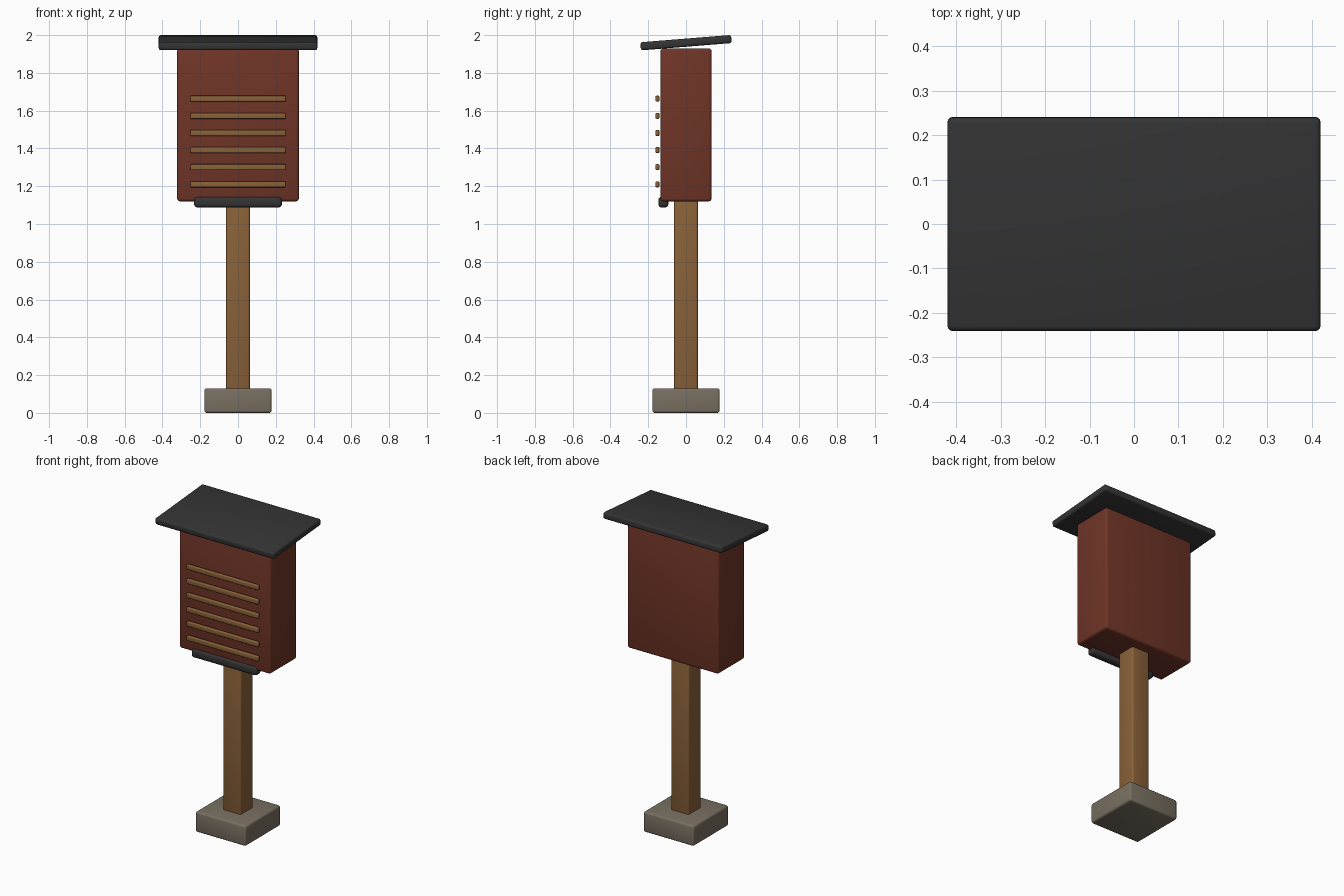
import bpy, math

if "Cube" in bpy.data.objects:
    bpy.data.objects.remove(bpy.data.objects["Cube"])


def material(name, rgb):
    m = bpy.data.materials.new(name)
    m.diffuse_color = (*rgb, 1)
    m.use_nodes = True
    m.node_tree.nodes["Principled BSDF"].inputs["Base Color"].default_value = m.diffuse_color
    return m


RED = material("red_paint", (0.16, 0.035, 0.02))
WOOD = material("wood", (0.25, 0.12, 0.04))
DARK = material("dark_felt", (0.035, 0.035, 0.035))
STONE = material("concrete", (0.19, 0.16, 0.12))


def box(name, size, centre, mat, bevel, tilt=0):
    """Rounded box with smooth bevelled edges."""
    bpy.ops.mesh.primitive_cube_add(size=1, location=centre)
    ob = bpy.context.object
    ob.name = name
    ob.scale = size
    bpy.ops.object.transform_apply(location=False, rotation=False, scale=True)
    ob.rotation_euler.x = tilt
    mod = ob.modifiers.new("Bevel", 'BEVEL')
    mod.width = bevel
    mod.segments = 3
    ob.data.materials.append(mat)
    bpy.ops.object.modifier_apply(modifier="Bevel")
    bpy.ops.object.shade_smooth_by_angle(angle=math.radians(40))
    return ob


# Footing and post
box("footing", (0.355, 0.355, 0.13), (0, 0, 0.065), STONE, 0.012)
box("post", (0.125, 0.125, 1.04), (0, 0, 0.62), WOOD, 0.010)

# House body and sloping roof
box("house_body", (0.645, 0.27, 0.81), (0, 0, 1.525), RED, 0.015)
box("roof", (0.84, 0.482, 0.043), (0, 0, 1.96), DARK, 0.012, math.radians(4.6))

# Landing bar at the bottom front edge
box("landing_bar", (0.465, 0.053, 0.058), (0, -0.12, 1.116), DARK, 0.018)

# Grip slats on the front
for i in range(6):
    box(f"front_slat_{i + 1}", (0.505, 0.02, 0.032), (0, -0.151, 1.21 + i * 0.0907), WOOD, 0.006)
